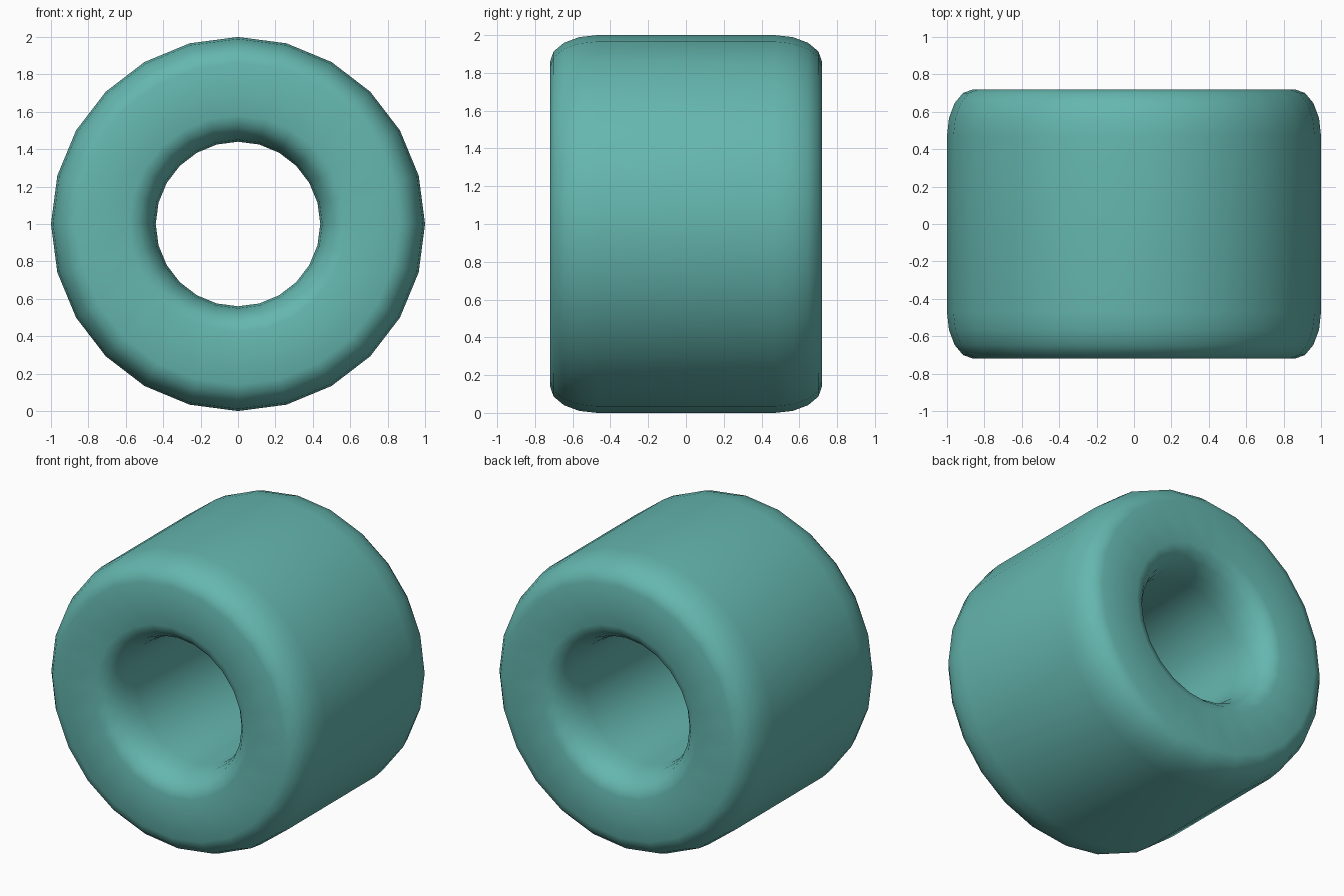
import bpy, bmesh, math

if "Cube" in bpy.data.objects:
    bpy.data.objects.remove(bpy.data.objects["Cube"])

SIDES = 24
STEPS = 4                      # segments per rounded corner
R_OUT, R_IN, HALF_W = 1.0, 0.44, 0.72
ROUND_R, ROUND_Y = 0.14, 0.25  # corner rounding, radial and axial

# Ring cross-section (radius, y): rectangle with elliptical corners
r_mid, r_half = (R_OUT + R_IN) / 2, (R_OUT - R_IN) / 2
profile = []
for quarter, (sr, sy) in enumerate([(1, 1), (-1, 1), (-1, -1), (1, -1)]):
    for i in range(STEPS + 1):
        a = math.pi / 2 * (quarter + i / STEPS)
        profile.append((r_mid + sr * (r_half - ROUND_R) + ROUND_R * math.cos(a),
                        sy * (HALF_W - ROUND_Y) + ROUND_Y * math.sin(a)))

# Sweep the cross-section around the y axis
bm = bmesh.new()
rings = []
for s in range(SIDES):
    t = 2 * math.pi * s / SIDES
    rings.append([bm.verts.new((r * math.cos(t), y, 1 + r * math.sin(t)))
                  for r, y in profile])
n = len(profile)
for s in range(SIDES):
    a, b = rings[s], rings[(s + 1) % SIDES]
    for i in range(n):
        j = (i + 1) % n
        bm.faces.new((a[i], a[j], b[j], b[i]))
bmesh.ops.recalc_face_normals(bm, faces=bm.faces)
for f in bm.faces:
    f.smooth = True

mesh = bpy.data.meshes.new("rounded_ring")
bm.to_mesh(mesh)
bm.free()
ring = bpy.data.objects.new("rounded_ring", mesh)
bpy.context.collection.objects.link(ring)

# Teal material
teal = bpy.data.materials.new("teal")
teal.diffuse_color = (0.13, 0.47, 0.43, 1)
teal.use_nodes = True
teal.node_tree.nodes["Principled BSDF"].inputs["Base Color"].default_value = teal.diffuse_color
mesh.materials.append(teal)
